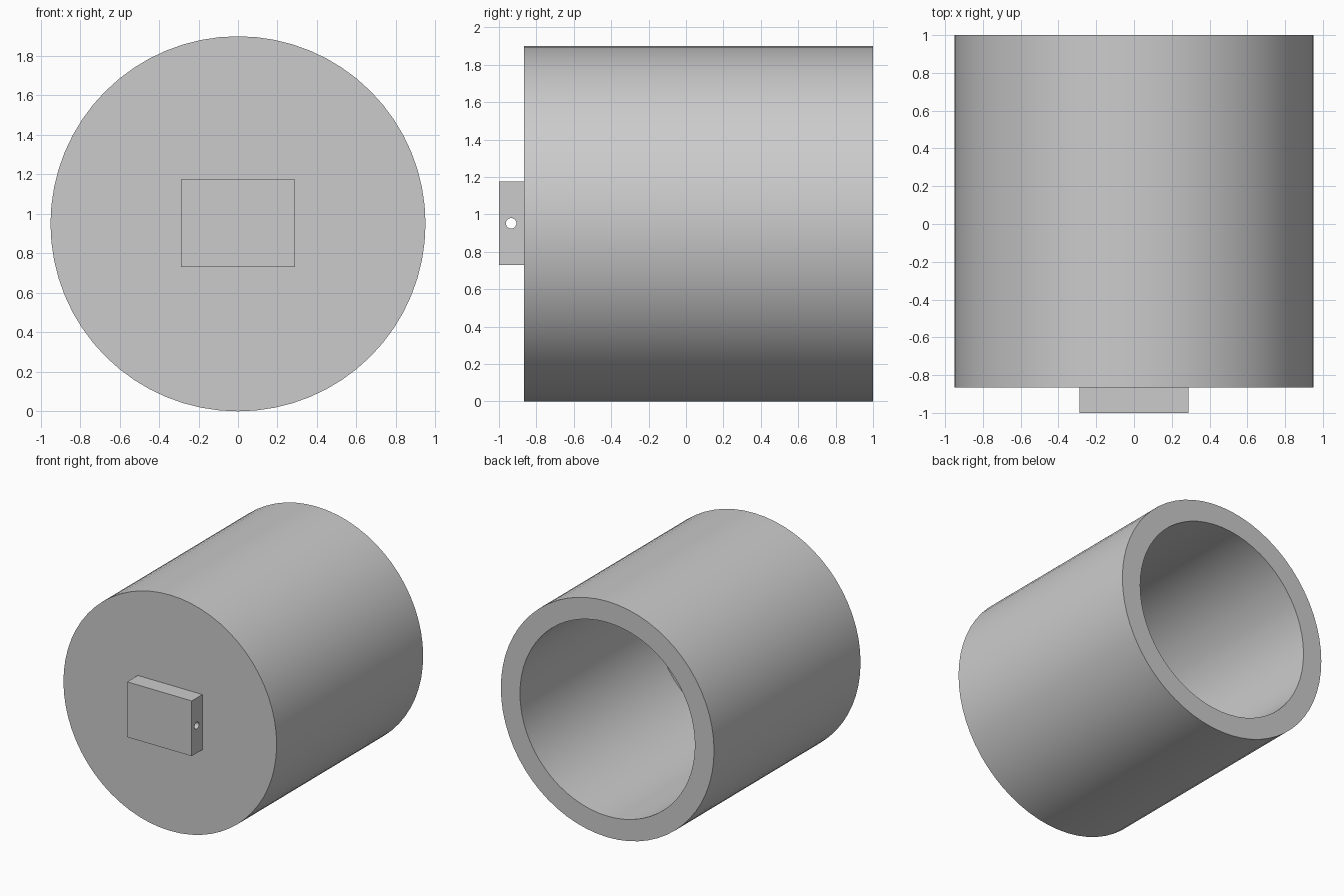
import bpy, bmesh, math
from mathutils import Matrix, Vector

cube = bpy.data.objects.get("Cube")
if cube:
    bpy.data.objects.remove(cube, do_unlink=True)

RADIUS, BORE = 0.95, 0.78
FRONT, BACK, FLOOR = -0.865, 1.0, -0.71
AXIS_Z = RADIUS

grey = bpy.data.materials.new("plain_grey")
grey.use_nodes = True
colour = (0.6, 0.6, 0.6, 1)
grey.diffuse_color = colour
grey.node_tree.nodes["Principled BSDF"].inputs["Base Color"].default_value = colour


def add_object(name, bm):
    bmesh.ops.recalc_face_normals(bm, faces=bm.faces)
    mesh = bpy.data.meshes.new(name)
    bm.to_mesh(mesh)
    bm.free()
    mesh.materials.append(grey)
    obj = bpy.data.objects.new(name, mesh)
    bpy.context.collection.objects.link(obj)
    return obj


def smooth(obj):
    bpy.ops.object.select_all(action="DESELECT")
    obj.select_set(True)
    bpy.context.view_layer.objects.active = obj
    bpy.ops.object.shade_smooth_by_angle(angle=math.radians(30))


# Cup: closed front, open back, rings joined from outside to inside
bm = bmesh.new()
SIDES = 64
rings = []
for radius, y in [(RADIUS, FRONT), (RADIUS, BACK), (BORE, BACK), (BORE, FLOOR)]:
    angles = [math.tau * i / SIDES for i in range(SIDES)]
    rings.append([bm.verts.new((radius * math.sin(a), y, AXIS_Z + radius * math.cos(a)))
                  for a in angles])
for a, b in zip(rings, rings[1:]):
    for i in range(SIDES):
        j = (i + 1) % SIDES
        bm.faces.new((a[i], a[j], b[j], b[i]))
bm.faces.new(rings[0])
bm.faces.new(rings[-1])
smooth(add_object("hollow_cup", bm))

# Mounting lug on the closed end
bm = bmesh.new()
size = Vector((0.575, 0.135, 0.445))
bmesh.ops.create_cube(bm, size=1, matrix=Matrix.Translation((0, -0.9325, 0.9525))
                      @ Matrix.Diagonal(size).to_4x4())
lug = add_object("mounting_lug", bm)

# Cross hole through the lug
bm = bmesh.new()
bmesh.ops.create_cone(bm, cap_ends=True, segments=32, radius1=0.028, radius2=0.028, depth=1,
                      matrix=Matrix.Translation((0, -0.935, 0.9525))
                      @ Matrix.Rotation(math.pi / 2, 4, "Y"))
cutter = add_object("hole_cutter", bm)
cutter.hide_render = True
cutter.display_type = "WIRE"
hole = lug.modifiers.new("cross_hole", "BOOLEAN")
hole.operation = "DIFFERENCE"
hole.solver = "EXACT"
hole.object = cutter
smooth(lug)
cutter.hide_set(True)
